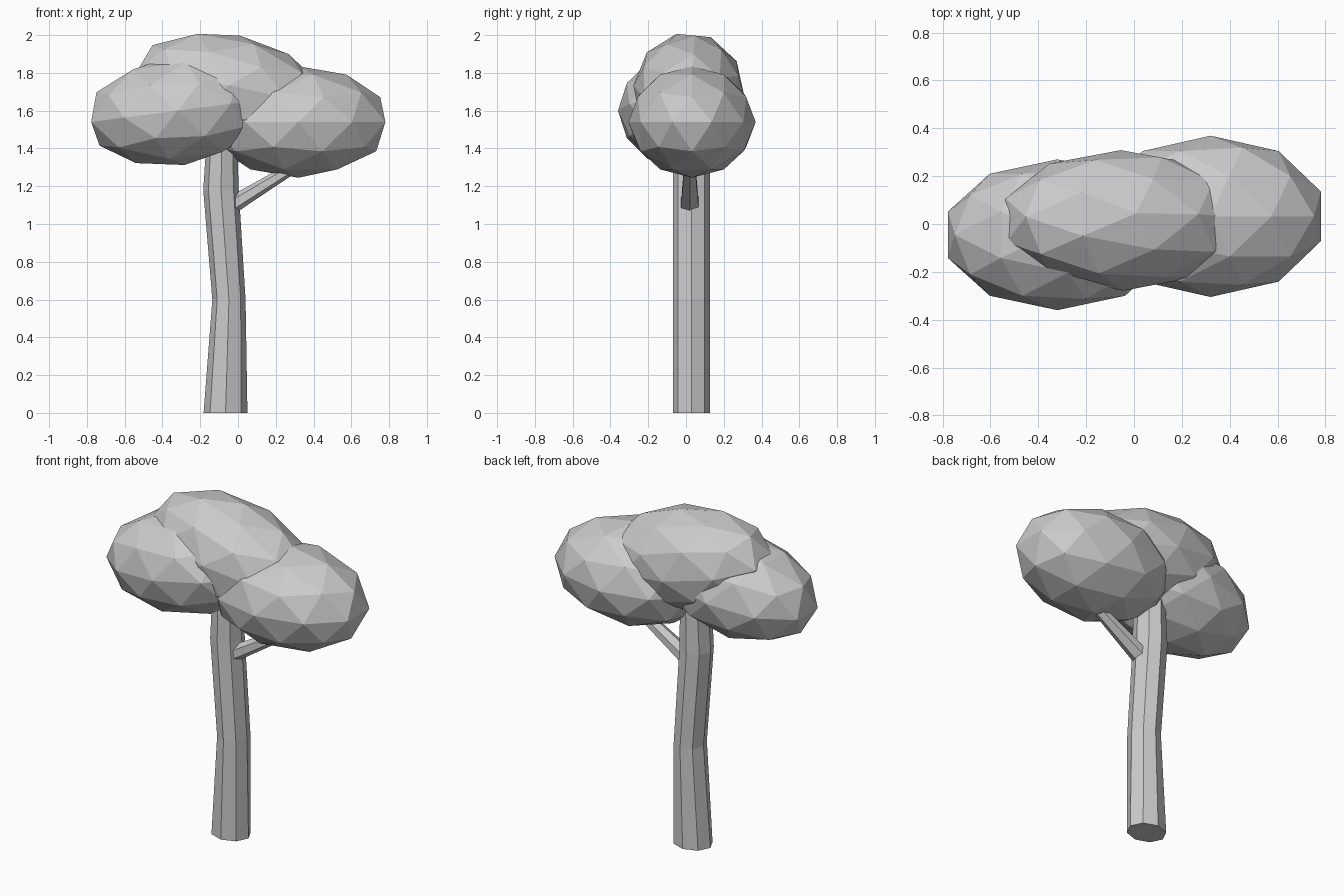
import bpy, bmesh, math
from mathutils import Vector

if "Cube" in bpy.data.objects:
    bpy.data.objects.remove(bpy.data.objects["Cube"])


def blob(name, centre, radii, rot=(0, 0, 0)):
    bpy.ops.mesh.primitive_ico_sphere_add(subdivisions=2, radius=1, location=centre, rotation=rot)
    ob = bpy.context.object
    ob.name = name
    ob.scale = radii
    return ob


def tube(name, rings, sides):
    """Loft rings of (centre, u axis, v axis) into a closed faceted tube."""
    bm = bmesh.new()
    loops = []
    for c, u, v in rings:
        c, u, v = Vector(c), Vector(u), Vector(v)
        loops.append([bm.verts.new(c + u * math.cos(a) + v * math.sin(a))
                      for a in (2 * math.pi * i / sides for i in range(sides))])
    for lo, hi in zip(loops, loops[1:]):
        for i in range(sides):
            j = (i + 1) % sides
            bm.faces.new((lo[i], lo[j], hi[j], hi[i]))
    bm.faces.new(loops[0][::-1])
    bm.faces.new(loops[-1])
    bmesh.ops.recalc_face_normals(bm, faces=bm.faces[:])
    me = bpy.data.meshes.new(name)
    bm.to_mesh(me)
    bm.free()
    ob = bpy.data.objects.new(name, me)
    bpy.context.collection.objects.link(ob)
    return ob


# Bent eight-sided trunk: height, centre x, half width
trunk = [(0, -0.066, 0.116), (0.6, -0.048, 0.088), (1.18, -0.09, 0.094), (1.5, -0.085, 0.078)]
tube("trunk", [((x, 0.028, z), (r, 0, 0), (0, 0.098, 0)) for z, x, r in trunk], 8)

# Tapered side branch
start, end = Vector((-0.04, 0.02, 1.095)), Vector((0.36, 0.02, 1.34))
side = Vector((0, 1, 0))
up = side.cross(start - end).normalized()
if up.z < 0:
    up = -up
tube("branch", [(start, up * 0.046, side * 0.055), (end, up * 0.027, side * 0.03)], 6)

# Three overlapping foliage masses
blob("foliage_right", (0.32, 0.032, 1.54), (0.484, 0.337, 0.295))
blob("foliage_left", (-0.32, -0.045, 1.60), (0.485, 0.315, 0.29), (0, -0.13, 0))
blob("foliage_top", (-0.05, 0.015, 1.705), (0.52, 0.295, 0.30), (-0.1, 0.2, 0))
